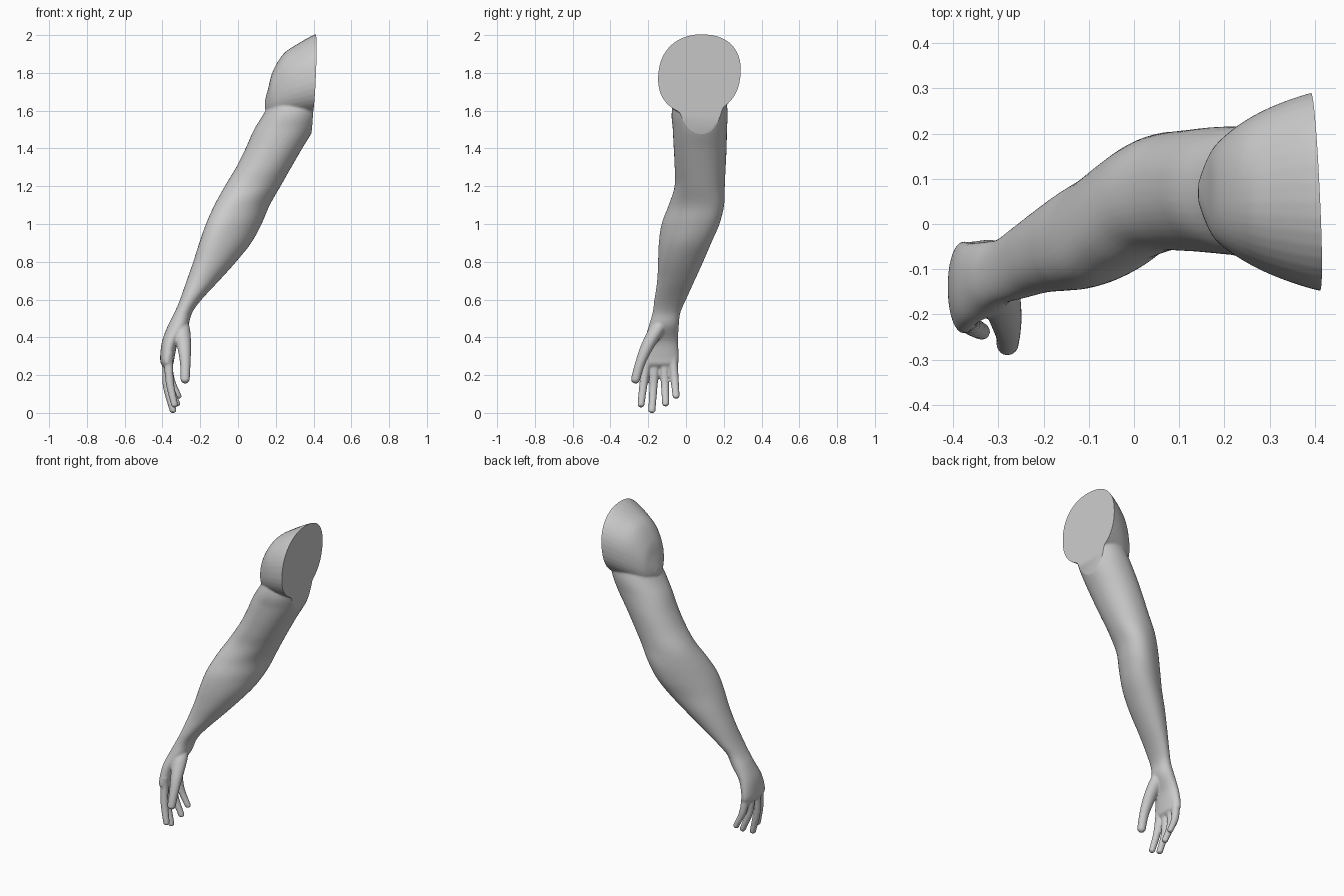
import bpy, bmesh, math
from mathutils import Vector

if "Cube" in bpy.data.objects:
    bpy.data.objects.remove(bpy.data.objects["Cube"])

bm = bmesh.new()


def smooth_path(rows, steps=5):
    """Catmull-Rom interpolation of all the values in a row."""
    out = []
    n = len(rows)
    for i in range(n - 1):
        p = [rows[min(max(i + k, 0), n - 1)] for k in (-1, 0, 1, 2)]
        for s in range(steps):
            t = s / steps
            out.append([0.5 * (2 * b + (c - a) * t + (2 * a - 5 * b + 4 * c - d) * t * t
                               + (3 * b - a - 3 * c + d) * t ** 3) for a, b, c, d in zip(*p)])
    return out + [list(rows[-1])]


def loft(rows, place, power=2.0, sides=40):
    """Closed skin over rings: height, u min, u max, v min, v max, skew."""
    def sup(v):
        return math.copysign(abs(v) ** (2 / power), v)
    rings = []
    for h, u0, u1, v0, v1, k in smooth_path(rows):
        ring = []
        for i in range(sides):
            t = 2 * math.pi * i / sides
            c, s = sup(math.cos(t)), sup(math.sin(t))
            u = (u0 + u1) / 2 + (u1 - u0) / 2 * c
            v = (v0 + v1) / 2 + (v1 - v0) / 2 * (k * c + math.sqrt(1 - k * k) * s)
            ring.append(bm.verts.new(place(h, u, v)))
        rings.append(ring)
    faces = [bm.faces.new(rings[0]), bm.faces.new(rings[-1])]
    for a, b in zip(rings, rings[1:]):
        for i in range(sides):
            j = (i + 1) % sides
            faces.append(bm.faces.new((a[i], a[j], b[j], b[i])))
    bmesh.ops.recalc_face_normals(bm, faces=faces)


def upright(h, u, v):
    return (u, v, h)


# Upper arm, forearm, wrist and palm: z, x range, y range, skew
loft([
    (1.75, 0.22, 0.50, -0.04, 0.20, 0),
    (1.60, 0.145, 0.44, -0.075, 0.22, 0),
    (1.50, 0.085, 0.40, -0.07, 0.217, 0),
    (1.40, 0.04, 0.34, -0.065, 0.215, 0),
    (1.30, -0.01, 0.282, -0.06, 0.21, 0.05),
    (1.20, -0.07, 0.225, -0.06, 0.205, 0.15),
    (1.10, -0.125, 0.168, -0.09, 0.20, 0.35),
    (1.00, -0.17, 0.125, -0.127, 0.175, 0.4),
    (0.90, -0.205, 0.07, -0.142, 0.132, 0.35),
    (0.80, -0.237, -0.01, -0.147, 0.09, 0.25),
    (0.70, -0.272, -0.10, -0.152, 0.045, 0.2),
    (0.60, -0.307, -0.193, -0.167, 0.0, 0.15),
    (0.53, -0.337, -0.243, -0.177, -0.03, 0.1),
    (0.46, -0.372, -0.265, -0.197, -0.038, 0),
    (0.38, -0.402, -0.315, -0.222, -0.042, 0),
    (0.30, -0.412, -0.335, -0.24, -0.038, 0),
    (0.26, -0.408, -0.342, -0.24, -0.042, 0),
    (0.24, -0.39, -0.36, -0.21, -0.07, 0)], upright, 2.15)

# Shoulder cap, lofted sideways: x, z range, y range, skew
loft([
    (0.142, 1.61, 1.65, 0.05, 0.09, 0),
    (0.16, 1.58, 1.72, 0.0, 0.14, 0),
    (0.185, 1.56, 1.81, -0.04, 0.18, 0),
    (0.24, 1.56, 1.90, -0.08, 0.225, 0.03),
    (0.31, 1.57, 1.95, -0.115, 0.262, 0.06),
    (0.40, 1.58, 2.00, -0.145, 0.292, 0.08),
    (0.47, 1.58, 2.02, -0.155, 0.30, 0.08)], lambda h, u, v: (h, v, u), 2.25)


def digit(points):
    """Finger from x, y, z, radius points, with a rounded tip."""
    x, y, z, r = points[-1]
    tip = [(x, y, z - r * math.sin(a), r * math.cos(a)) for a in (0.5, 1.0, 1.35, 1.54)]
    loft([(z, x - r, x + r, y - r, y + r, 0) for x, y, z, r in points + tip], upright, sides=20)


# Four fingers: base x, base y, middle x, tip x, tip y, tip z
for bx, by, mx, tx, ty, tz in [
        (-0.368, -0.212, -0.36, -0.337, -0.238, 0.03),
        (-0.378, -0.165, -0.376, -0.345, -0.18, 0.0),
        (-0.376, -0.115, -0.366, -0.325, -0.108, 0.035),
        (-0.37, -0.067, -0.356, -0.318, -0.053, 0.075)]:
    z = tz + 0.017
    digit([(bx, by, 0.32, 0.025), (bx, by, 0.26, 0.024),
           (mx, by * 0.5 + ty * 0.5, 0.26 * 0.5 + z * 0.5, 0.022), (tx, ty, z, 0.019)])

# Thumb
digit([(-0.30, -0.125, 0.50, 0.03), (-0.297, -0.155, 0.44, 0.044),
       (-0.285, -0.205, 0.35, 0.037), (-0.279, -0.243, 0.26, 0.028),
       (-0.28, -0.266, 0.18, 0.025)])

mesh = bpy.data.meshes.new("arm")
bm.to_mesh(mesh)
bm.free()
arm = bpy.data.objects.new("arm", mesh)
bpy.context.collection.objects.link(arm)
bpy.context.view_layer.objects.active = arm
arm.select_set(True)

# Fuse the parts into one skin and soften the joins
remesh = arm.modifiers.new("fuse", 'REMESH')
remesh.mode = 'VOXEL'
remesh.voxel_size = 0.006
soften = arm.modifiers.new("soften", 'SMOOTH')
soften.factor = 0.5
soften.iterations = 6
for name in ("fuse", "soften"):
    bpy.ops.object.modifier_apply(modifier=name)

# Flat cut at the shoulder, closed with a cap
bm = bmesh.new()
bm.from_mesh(arm.data)
cut = bmesh.ops.bisect_plane(bm, geom=bm.verts[:] + bm.edges[:] + bm.faces[:],
                             plane_co=Vector((0.403, 0.05, 1.8)),
                             plane_no=Vector((1, 0.05, -0.045)), clear_outer=True)
rim = [e for e in cut["geom_cut"] if isinstance(e, bmesh.types.BMEdge)]
bmesh.ops.holes_fill(bm, edges=rim, sides=0)
bm.to_mesh(arm.data)
bm.free()
bpy.ops.object.shade_smooth_by_angle(angle=math.radians(40))
